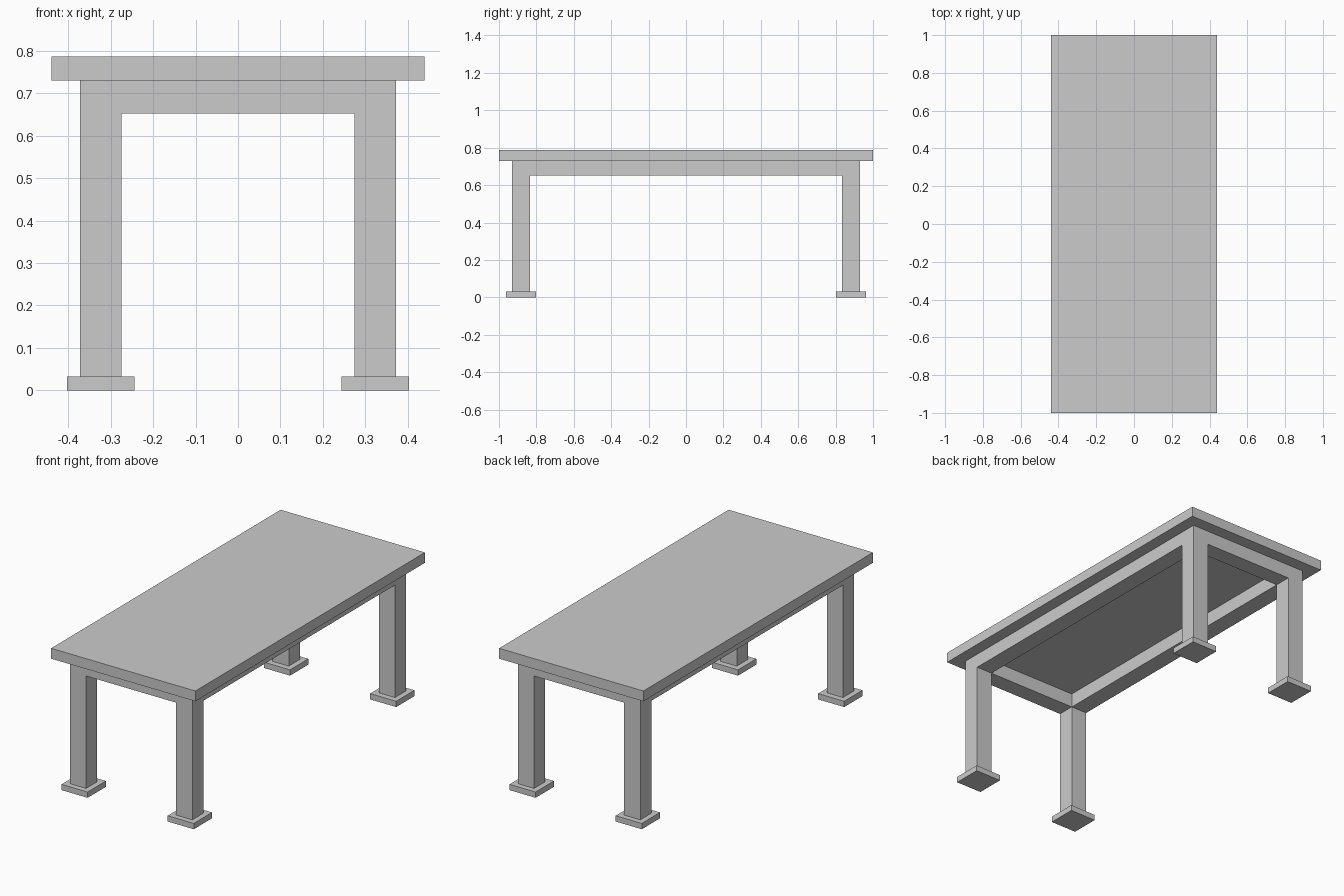
import bpy, bmesh
from mathutils import Matrix

if "Cube" in bpy.data.objects:
    bpy.data.objects.remove(bpy.data.objects["Cube"])

grey = bpy.data.materials.new("plain grey")
grey.diffuse_color = (0.6, 0.6, 0.6, 1)
grey.use_nodes = True
grey.node_tree.nodes["Principled BSDF"].inputs["Base Color"].default_value = grey.diffuse_color

TOP_Z, APRON_Z, FOOT_Z = 0.73, 0.652, 0.032
OUT_X, IN_X = 0.373, 0.275
OUT_Y, IN_Y = 0.931, 0.835


def finish(name, bm):
    bmesh.ops.recalc_face_normals(bm, faces=bm.faces)
    mesh = bpy.data.meshes.new(name)
    bm.to_mesh(mesh)
    bm.free()
    mesh.materials.append(grey)
    obj = bpy.data.objects.new(name, mesh)
    bpy.context.collection.objects.link(obj)
    return obj


def box(name, size, centre):
    bm = bmesh.new()
    bmesh.ops.create_cube(bm, size=1, matrix=Matrix.Translation(centre) @ Matrix.Diagonal((*size, 1)))
    return finish(name, bm)


# Tabletop slab
box("tabletop", (0.88, 2.0, 0.057), (0, 0, TOP_Z + 0.0285))

# Apron and legs as one frame: a ring of eight cells, its corners extruded down
bm = bmesh.new()
xs = (-OUT_X, -IN_X, IN_X, OUT_X)
ys = (-OUT_Y, -IN_Y, IN_Y, OUT_Y)
grid = [[bm.verts.new((x, y, TOP_Z)) for y in ys] for x in xs]
cells = {}
for i in range(3):
    for j in range(3):
        if (i, j) != (1, 1):
            cells[i, j] = bm.faces.new((grid[i][j], grid[i + 1][j],
                                        grid[i + 1][j + 1], grid[i][j + 1]))


def extrude_down(faces, depth):
    new = bmesh.ops.extrude_face_region(bm, geom=faces, use_keep_orig=True)["geom"]
    verts = [g for g in new if isinstance(g, bmesh.types.BMVert)]
    bmesh.ops.translate(bm, verts=verts, vec=(0, 0, -depth))
    return [g for g in new if isinstance(g, bmesh.types.BMFace)]


lower = extrude_down(list(cells.values()), TOP_Z - APRON_Z)
corners = []
for f in lower:
    c = f.calc_center_median()
    if abs(c.z - APRON_Z) < 1e-4 and abs(c.x) > IN_X and abs(c.y) > IN_Y:
        corners.append(f)
extrude_down(corners, APRON_Z - FOOT_Z)
bmesh.ops.delete(bm, geom=corners, context='FACES_ONLY')
finish("apron_and_legs", bm)

# Square foot pads
for sx, side in ((-1, "left"), (1, "right")):
    for sy, end in ((-1, "front"), (1, "back")):
        box(f"{end}_{side}_foot", (0.159, 0.159, FOOT_Z),
            (sx * 0.324, sy * 0.882, FOOT_Z / 2))
